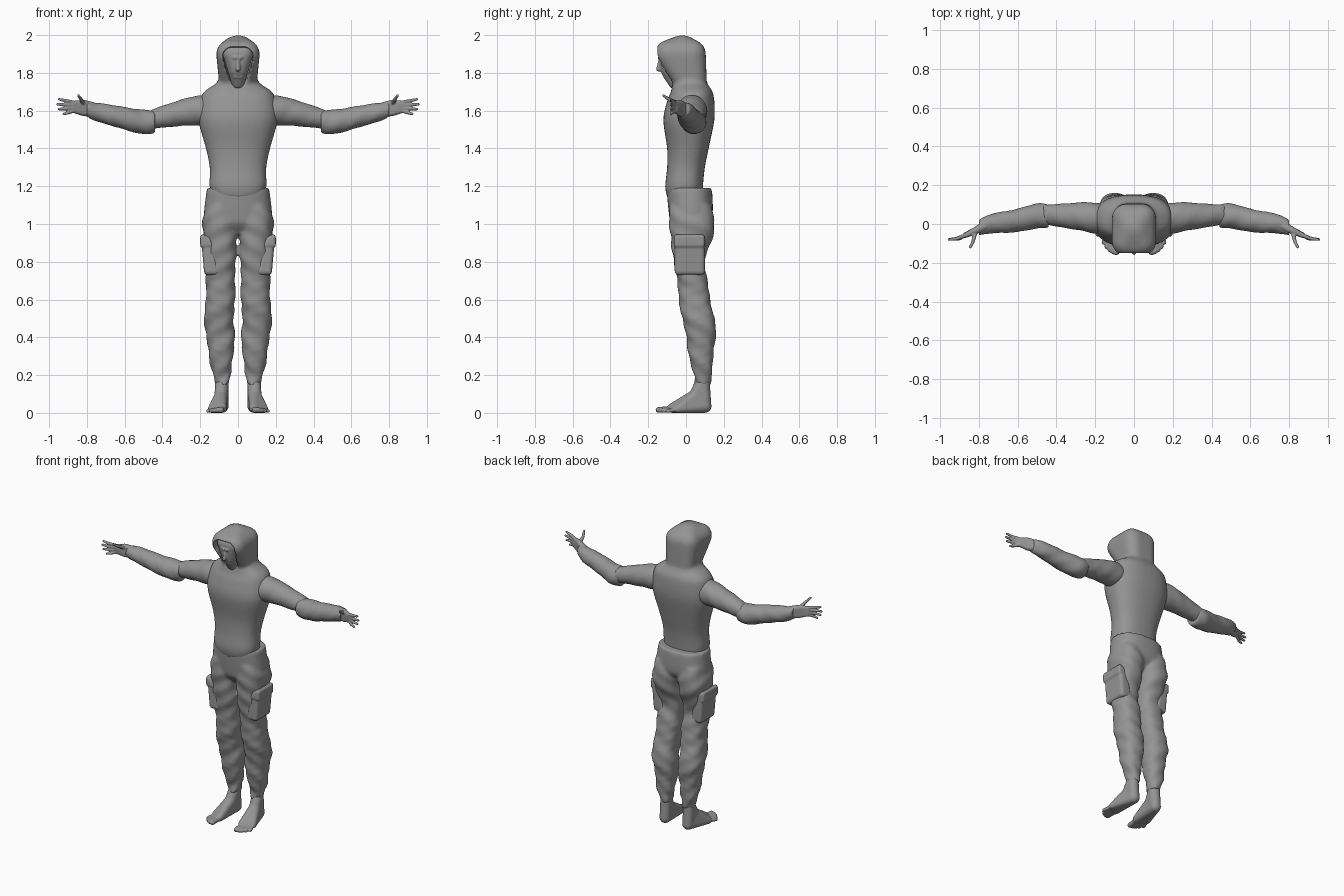
import bpy
import bmesh
import math
from mathutils import Vector

if "Cube" in bpy.data.objects:
    bpy.data.objects.remove(bpy.data.objects["Cube"], do_unlink=True)

shade = (.3, .3, .3, 1)
grey = bpy.data.materials.new("plain grey")
grey.use_nodes = True
grey.diffuse_color = shade
grey.node_tree.nodes["Principled BSDF"].inputs["Base Color"].default_value = shade

# Evenly spread directions, used to make round hulls
DIRECTIONS = []
COUNT = 200
golden_angle = math.pi * (3 - math.sqrt(5))
for step in range(COUNT):
    height = 1 - (2 * step + 1) / COUNT
    width = math.sqrt(1 - height * height)
    turn = step * golden_angle
    DIRECTIONS.append(Vector((width * math.cos(turn), width * math.sin(turn), height)))


def blend(before, start, end, after, t):
    """Smooth value between start and end."""
    bend = 2 * before - 5 * start + 4 * end - after
    twist = 3 * (start - end) + after - before
    return start + t * (end - before + t * (bend + t * twist)) / 2


def rounded(value, power):
    return math.copysign(abs(value) ** (2 / power), value)


def loft(bm, rings, axis="z", power=2.4, fold=0, sides=36, steps=5):
    """Closed tube; each ring is (position, u min, u max, v min, v max)."""
    padded = [rings[0], *rings, rings[-1]]
    rows = []
    for near in zip(padded, padded[1:], padded[2:], padded[3:]):
        for step in range(steps):
            rows.append([blend(*values, step / steps) for values in zip(*near)])
    rows.append(rings[-1])
    loops = []
    for place, u_min, u_max, v_min, v_max in rows:
        loop = []
        for side in range(sides):
            angle = math.tau * side / sides
            ripple = fold * math.sin(42 * place + 2 * angle) * math.sin(17 * place + angle)
            u_size = (u_max - u_min) / 2 + ripple
            v_size = (v_max - v_min) / 2 + ripple
            u = (u_min + u_max) / 2 + u_size * rounded(math.cos(angle), power)
            v = (v_min + v_max) / 2 + v_size * rounded(math.sin(angle), power)
            loop.append(bm.verts.new((u, v, place) if axis == "z" else (place, u, v)))
        loops.append(loop)
    for lower, upper in zip(loops, loops[1:]):
        for side in range(sides):
            after = (side + 1) % sides
            bm.faces.new((lower[side], lower[after], upper[after], upper[side]))
    bm.faces.new(loops[0])
    bm.faces.new(loops[-1])


def sleeve(bm, points):
    """Round cloth tube along x through points (x, y, z, radius)."""
    rings = [(x, y - r, y + r, z - r, z + r) for x, y, z, r in points]
    loft(bm, rings, axis="x", power=2, fold=.003)


def trunk(bm, sections):
    """Upright body from sections (z, half width, front, back)."""
    loft(bm, [(z, -half, half, front, back) for z, half, front, back in sections])


def hull(bm, *balls):
    """Round-cornered body stretched over balls (x, y, z, radius)."""
    verts = []
    for *centre, radius in balls:
        verts += [bm.verts.new(Vector(centre) + d * radius) for d in DIRECTIONS]
    result = bmesh.ops.convex_hull(bm, input=verts)
    spare = set(result["geom_interior"] + result["geom_unused"])
    spare_verts = [item for item in spare if isinstance(item, bmesh.types.BMVert)]
    bmesh.ops.delete(bm, geom=spare_verts, context="VERTS")


def mirror(bm):
    """Copy everything so far to the other side."""
    everything = bm.verts[:] + bm.edges[:] + bm.faces[:]
    for item in bmesh.ops.duplicate(bm, geom=everything)["geom"]:
        if isinstance(item, bmesh.types.BMVert):
            item.co.x = -item.co.x


def add_blend(obj, voxel):
    remesh = obj.modifiers.new("blend", "REMESH")
    remesh.mode = "VOXEL"
    remesh.voxel_size = voxel
    remesh.use_smooth_shade = True


def make_object(bm, name):
    bmesh.ops.recalc_face_normals(bm, faces=bm.faces[:])
    mesh = bpy.data.meshes.new(name)
    bm.to_mesh(mesh)
    bm.free()
    mesh.materials.append(grey)
    obj = bpy.data.objects.new(name, mesh)
    bpy.context.collection.objects.link(obj)
    return obj


def finish(bm, name, voxel=.01, softness=3, cutter=None):
    """Fuse the pieces into one smooth skin."""
    obj = make_object(bm, name)
    add_blend(obj, voxel)
    if cutter:
        cut = obj.modifiers.new("opening", "BOOLEAN")
        cut.operation = "DIFFERENCE"
        cut.object = cutter
        add_blend(obj, voxel)
    soften = obj.modifiers.new("soften", "SMOOTH")
    soften.factor = .5
    soften.iterations = softness


# Cutter for the hood opening
bm = bmesh.new()
corners = [(x, y, 1.89, .045) for x in (-.035, .035) for y in (-.25, -.07)]
hull(bm, *corners, (0, -.25, 1.78, .05), (0, -.07, 1.78, .05))
opening = make_object(bm, "hood_opening_cutter")
opening.hide_render = True
opening.hide_viewport = True

# Top with its hood, without sleeves
bm = bmesh.new()
trunk(bm, [(1.14, .13, -.1, .09), (1.2, .15, -.11, .09), (1.3, .15, -.1, .1),
           (1.4, .17, -.1, .12), (1.55, .21, -.12, .15), (1.65, .2, -.1, .15),
           (1.7, .18, -.08, .14), (1.75, .11, -.07, .11), (1.8, .09, -.05, .1)])
hood = [(0, -.02, 1.9, .1)]
for x in (-.04, .04):
    hood += [(x, -.09, 1.9, .075), (x, .03, 1.9, .075), (x, 0, 1.75, .06), (x, .05, 1.75, .06)]
hull(bm, *hood)
finish(bm, "hooded_top", cutter=opening)

# Face with brow, eyelids, nose and mouth
bm = bmesh.new()
hull(bm, (.01, -.14, 1.88, .01), (.05, -.12, 1.89, .01))
hull(bm, (.03, -.12, 1.86, .016))
mirror(bm)
hull(bm, (0, -.135, 1.87, .01), (0, -.145, 1.82, .013))
hull(bm, (-.015, -.11, 1.78, .01), (.015, -.11, 1.78, .01))
hull(bm, (-.03, -.09, 1.9, .05), (.03, -.09, 1.9, .05),
     (0, -.08, 1.82, .055), (0, -.06, 1.75, .035))
finish(bm, "face", voxel=.005, softness=2)

# Upper sleeves
bm = bmesh.new()
sleeve(bm, [(.14, .03, 1.6, .07), (.2, .03, 1.6, .08), (.3, .04, 1.59, .07), (.47, .05, 1.55, .05)])
mirror(bm)
finish(bm, "upper_sleeves")

# Looser forearm sleeves
bm = bmesh.new()
sleeve(bm, [(.44, .04, 1.54, .06), (.5, .04, 1.54, .065), (.6, .02, 1.56, .06),
            (.74, 0, 1.59, .05), (.8, -.02, 1.61, .04)])
mirror(bm)
finish(bm, "forearm_sleeves", voxel=.008)

# Hands: wrist, palm, thumb and four fanned fingers
bm = bmesh.new()
heel_of_hand = [(.82, -.035, z, .018) for z in (1.59, 1.64)]
hull(bm, (.77, -.01, 1.59, .025), (.77, -.01, 1.62, .025), *heel_of_hand)
hull(bm, *heel_of_hand, (.87, -.055, 1.6, .012), (.87, -.06, 1.64, .012))
hull(bm, (.82, -.045, 1.64, .012), (.83, -.09, 1.66, .009))
hull(bm, (.83, -.09, 1.66, .009), (.845, -.12, 1.68, .007))
for finger in range(4):
    length = .08 - .008 * (finger - 1) ** 2
    root = Vector((.875, -.06, 1.645 - .016 * finger))
    reach = Vector((length, -.02, .015 - .01 * finger))
    knuckle = root + reach / 2 - Vector((0, .005, 0))
    hull(bm, (*root, .01), (*knuckle, .009))
    hull(bm, (*knuckle, .009), (*(root + reach), .007))
mirror(bm)
finish(bm, "hands", voxel=.004, softness=1)

# Trousers: legs with gathered cuffs, joined by the hips
bm = bmesh.new()
loft(bm, [(.15, .05, .12, .04, .13), (.2, .04, .13, .04, .13), (.24, .03, .14, .03, .14),
          (.4, .02, .17, 0, .155), (.5, .02, .175, -.02, .15), (.7, .015, .17, -.05, .11),
          (.8, .01, .17, -.06, .1), (.9, .01, .18, -.08, .13), (1, 0, .185, -.09, .15),
          (1.1, .01, .17, -.08, .14)], fold=.008)
mirror(bm)
trunk(bm, [(.95, .07, -.04, .07), (1, .16, -.08, .11), (1.05, .18, -.09, .14),
           (1.15, .17, -.1, .14), (1.19, .165, -.1, .135)])
finish(bm, "trousers", softness=4)

# Thigh pockets with flaps
bm = bmesh.new()
hull(bm, *[ball for y in (-.04, .08) for ball in (
    (.12, y, .75, .02), (.16, y, .75, .02), (.15, y, .92, .02), (.175, y, .92, .02))])
hull(bm, *[ball for y in (-.05, .085) for ball in (
    (.15, y, .89, .015), (.185, y, .89, .015), (.185, y, .93, .015))])
mirror(bm)
finish(bm, "thigh_pockets", voxel=.006, softness=2)

# Bare feet: ankle, instep and five toes
bm = bmesh.new()
heel = (.085, .1, .035, .035)
instep = (.09, .05, .09, .035)
hull(bm, heel, instep, (.085, .09, .17, .035))
hull(bm, heel, instep, (.085, -.075, .025, .025), (.14, -.04, .02, .02))
for toe in range(5):
    radius = .016 - .0015 * toe
    root = (.085 + .014 * toe, -.07 + .01 * toe, .02, radius)
    tip = (.09 + .017 * toe, -.145 + .003 * toe ** 2, radius, radius)
    hull(bm, root, tip)
mirror(bm)
finish(bm, "feet", voxel=.005, softness=2)
